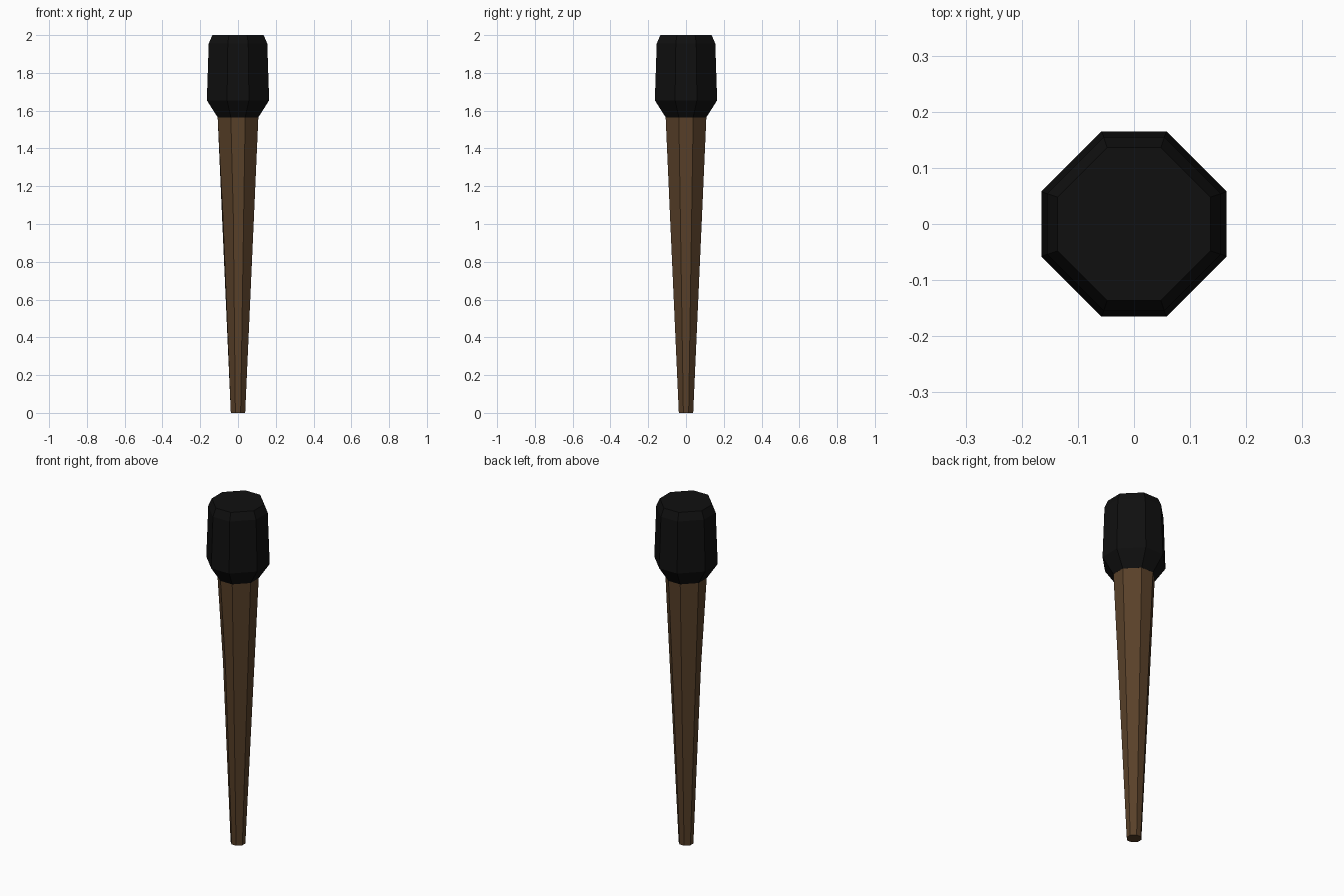
import bpy, bmesh

if "Cube" in bpy.data.objects:
    bpy.data.objects.remove(bpy.data.objects["Cube"])


def material(name, rgb):
    m = bpy.data.materials.new(name)
    m.diffuse_color = (*rgb, 1)
    m.use_nodes = True
    m.node_tree.nodes["Principled BSDF"].inputs["Base Color"].default_value = m.diffuse_color
    return m


def octagon(a, b, z):
    """Square of half-width a with cut corners; b is half the straight side."""
    return [(a, -b, z), (a, b, z), (b, a, z), (-b, a, z),
            (-a, b, z), (-a, -b, z), (-b, -a, z), (b, -a, z)]


def loft(name, rings, mat):
    bm = bmesh.new()
    loops = [[bm.verts.new(p) for p in r] for r in rings]
    for lo, hi in zip(loops, loops[1:]):
        for i in range(8):
            j = (i + 1) % 8
            bm.faces.new((lo[i], lo[j], hi[j], hi[i]))
    bm.faces.new(loops[0][::-1])
    bm.faces.new(loops[-1])
    bmesh.ops.recalc_face_normals(bm, faces=bm.faces)
    me = bpy.data.meshes.new(name)
    bm.to_mesh(me)
    bm.free()
    me.materials.append(mat)
    ob = bpy.data.objects.new(name, me)
    bpy.context.collection.objects.link(ob)


# tapered wooden handle, with one corner slightly shaved around mid height
middle = octagon(0.085, 0.03, 1.05)
for i in (5, 6):
    x, y, z = middle[i]
    middle[i] = (x + 0.005, y + 0.005, z)
loft("handle", [octagon(0.038, 0.014, 0), middle, octagon(0.108, 0.038, 1.57)],
     material("wood", (0.1, 0.052, 0.022)))

# charred head
loft("head", [octagon(0.108, 0.038, 1.565), octagon(0.165, 0.058, 1.655),
              octagon(0.155, 0.054, 1.955), octagon(0.136, 0.048, 2.0)],
     material("char", (0.005, 0.005, 0.005)))
